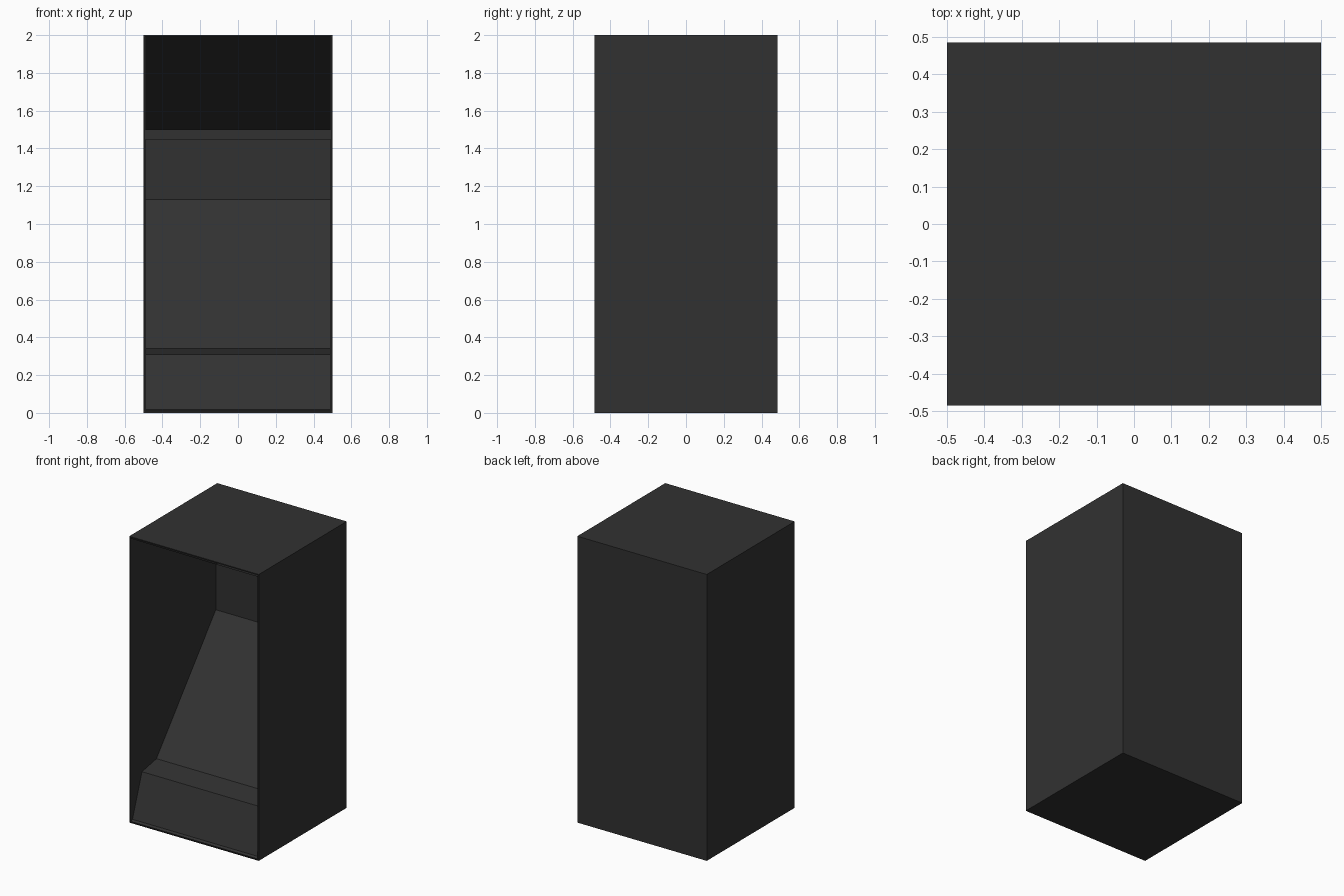
import bpy
import bmesh

if "Cube" in bpy.data.objects:
    bpy.data.objects.remove(bpy.data.objects["Cube"], do_unlink=True)

HALF_W, HALF_D, HEIGHT, RIM = 0.5, 0.485, 2.0, 0.01
INNER_W = HALF_W - RIM

charcoal = bpy.data.materials.new("charcoal")
charcoal.use_nodes = True
colour = (0.031, 0.031, 0.031, 1)
charcoal.diffuse_color = colour
charcoal.node_tree.nodes["Principled BSDF"].inputs["Base Color"].default_value = colour


def finish(bm, name):
    mesh = bpy.data.meshes.new(name)
    bm.to_mesh(mesh)
    bm.free()
    mesh.materials.append(charcoal)
    obj = bpy.data.objects.new(name, mesh)
    bpy.context.collection.objects.link(obj)
    return obj


def strip(bm, profile):
    """Sweep a (y, z) profile across the inner width."""
    rows = [[bm.verts.new((x, y, z)) for x in (-INNER_W, INNER_W)] for y, z in profile]
    return [bm.faces.new((a[0], a[1], b[1], b[0])) for a, b in zip(rows, rows[1:])]


# Outer shell: box with a thin rim around the open front
bm = bmesh.new()
bmesh.ops.create_cube(bm, size=1)
for v in bm.verts:
    v.co = (v.co.x * 2 * HALF_W, v.co.y * 2 * HALF_D, (v.co.z + 0.5) * HEIGHT)
bm.normal_update()
front = [f for f in bm.faces if f.normal.y < -0.9]
bmesh.ops.inset_region(bm, faces=front, thickness=RIM)
bmesh.ops.delete(bm, geom=front, context='FACES')
finish(bm, "cabinet_shell")

# Kick panel, ledge, sloping deck and upright back panel
deck = [(-HALF_D, RIM), (-0.465, 0.018), (-0.36, 0.31), (-0.2, 0.34),
        (0.455, 1.13), (0.455, 1.45)]
bm = bmesh.new()
strip(bm, deck)
finish(bm, "sloping_deck")

# Sloping ceiling with a recessed centre
bm = bmesh.new()
ceiling_front = (-HALF_D, HEIGHT - RIM)
panel = strip(bm, [deck[-1], ceiling_front])
bmesh.ops.inset_region(bm, faces=panel, thickness=0.04)
for v in panel[0].verts:
    v.co.y, v.co.z = (0.457, 1.5) if v.co.y > 0 else (-0.425, 1.998)
finish(bm, "recessed_ceiling")

# Inner side walls following the deck and ceiling outline
outline = deck + [ceiling_front]
for side, name in ((-1, "inner_wall_right"), (1, "inner_wall_left")):
    bm = bmesh.new()
    wall = bm.faces.new([bm.verts.new((side * INNER_W, y, z)) for y, z in outline])
    if side > 0:
        wall.normal_flip()
    finish(bm, name)
